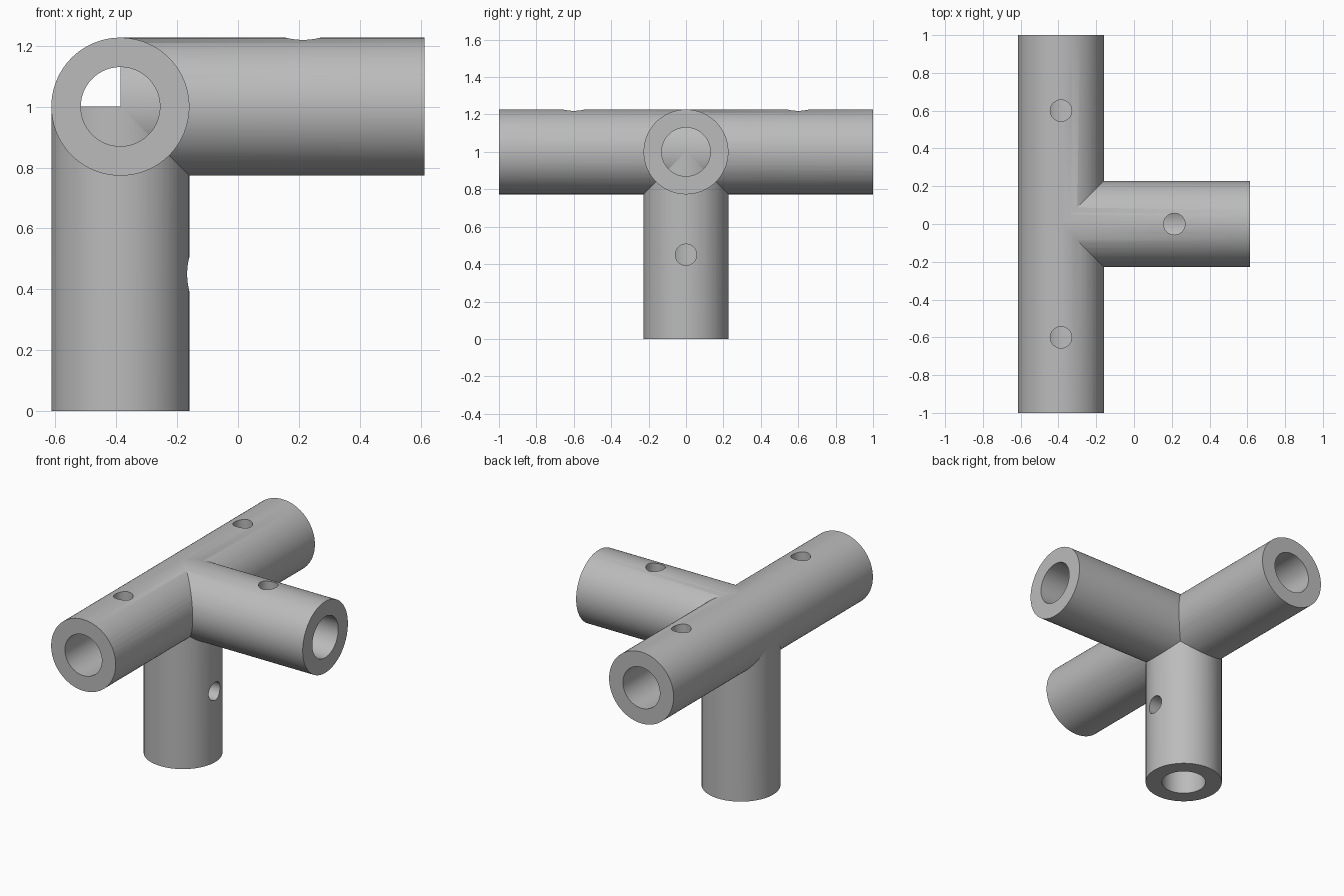
import bpy, bmesh, math
from mathutils import Vector, Matrix

if "Cube" in bpy.data.objects:
    bpy.data.objects.remove(bpy.data.objects["Cube"], do_unlink=True)

HUB = Vector((-0.3865, 0, 1))
OUTER, BORE, HOLE = 0.2268, 0.13, 0.057
SIDES = 96

grey = bpy.data.materials.new("light_grey")
grey.use_nodes = True
color = (0.5, 0.5, 0.5, 1)
grey.diffuse_color = color
grey.node_tree.nodes["Principled BSDF"].inputs["Base Color"].default_value = color


def revolve(name, start, end, profile, sides=SIDES):
    """Sweep a closed (radius, fraction along axis) loop around start-end."""
    start, end = Vector(start), Vector(end)
    axis = end - start
    turn = Matrix.Translation(start) @ axis.to_track_quat("Z", "Y").to_matrix().to_4x4()
    bm = bmesh.new()
    rings = []
    for radius, t in profile:
        rings.append([bm.verts.new(turn @ Vector((
            radius * math.cos(math.tau * i / sides),
            radius * math.sin(math.tau * i / sides),
            t * axis.length))) for i in range(sides)])
    for a, b in zip(rings, rings[1:] + rings[:1]):
        for i in range(sides):
            j = (i + 1) % sides
            bm.faces.new((a[i], a[j], b[j], b[i]))
    bmesh.ops.recalc_face_normals(bm, faces=bm.faces)
    mesh = bpy.data.meshes.new(name)
    bm.to_mesh(mesh)
    bm.free()
    mesh.materials.append(grey)
    obj = bpy.data.objects.new(name, mesh)
    bpy.context.collection.objects.link(obj)
    return obj


def tube(name, start, end):
    return revolve(name, start, end, [(OUTER, 0), (OUTER, 1), (BORE, 1), (BORE, 0)])


def drill(name, start, direction):
    """Solid pin reaching from inside a bore out through one wall."""
    bm = bmesh.new()
    length = 0.3
    direction = Vector(direction)
    place = (Matrix.Translation(Vector(start) + direction * length / 2)
             @ direction.to_track_quat("Z", "Y").to_matrix().to_4x4())
    bmesh.ops.create_cone(bm, cap_ends=True, segments=48, radius1=HOLE,
                          radius2=HOLE, depth=length, matrix=place)
    mesh = bpy.data.meshes.new(name)
    bm.to_mesh(mesh)
    bm.free()
    mesh.materials.append(grey)
    obj = bpy.data.objects.new(name, mesh)
    bpy.context.collection.objects.link(obj)
    obj.hide_render = True
    return obj


def combine(target, other, operation):
    mod = target.modifiers.new(operation.lower(), "BOOLEAN")
    mod.operation, mod.object, mod.solver = operation, other, "EXACT"
    bpy.context.view_layer.objects.active = target
    bpy.ops.object.modifier_apply(modifier=mod.name)
    bpy.data.objects.remove(other, do_unlink=True)


# Long rail tube, side arm and leg; the last two start at the hub
fitting = tube("pipe_fitting", HUB - Vector((0, 1, 0)), HUB + Vector((0, 1, 0)))
arm = tube("side_arm", HUB, HUB + Vector((1, 0, 0)))
leg = tube("leg", HUB, HUB - Vector((0, 0, 1)))
for part in (arm, leg):
    combine(fitting, part, "UNION")

# Screw holes through one wall of each tube
UP, SIDE = (0, 0, 1), (1, 0, 0)
for name, offset, direction in (
        ("front_screw_hole", (0, -0.6, 0), UP),
        ("back_screw_hole", (0, 0.6, 0), UP),
        ("arm_screw_hole", (0.6, 0, 0), UP),
        ("leg_screw_hole", (0, 0, -0.55), SIDE)):
    combine(fitting, drill(name, HUB + Vector(offset), direction), "DIFFERENCE")

# Smooth walls with crisp rims
bpy.ops.object.select_all(action="DESELECT")
fitting.select_set(True)
bpy.context.view_layer.objects.active = fitting
bpy.ops.object.shade_smooth_by_angle(angle=math.radians(30))
